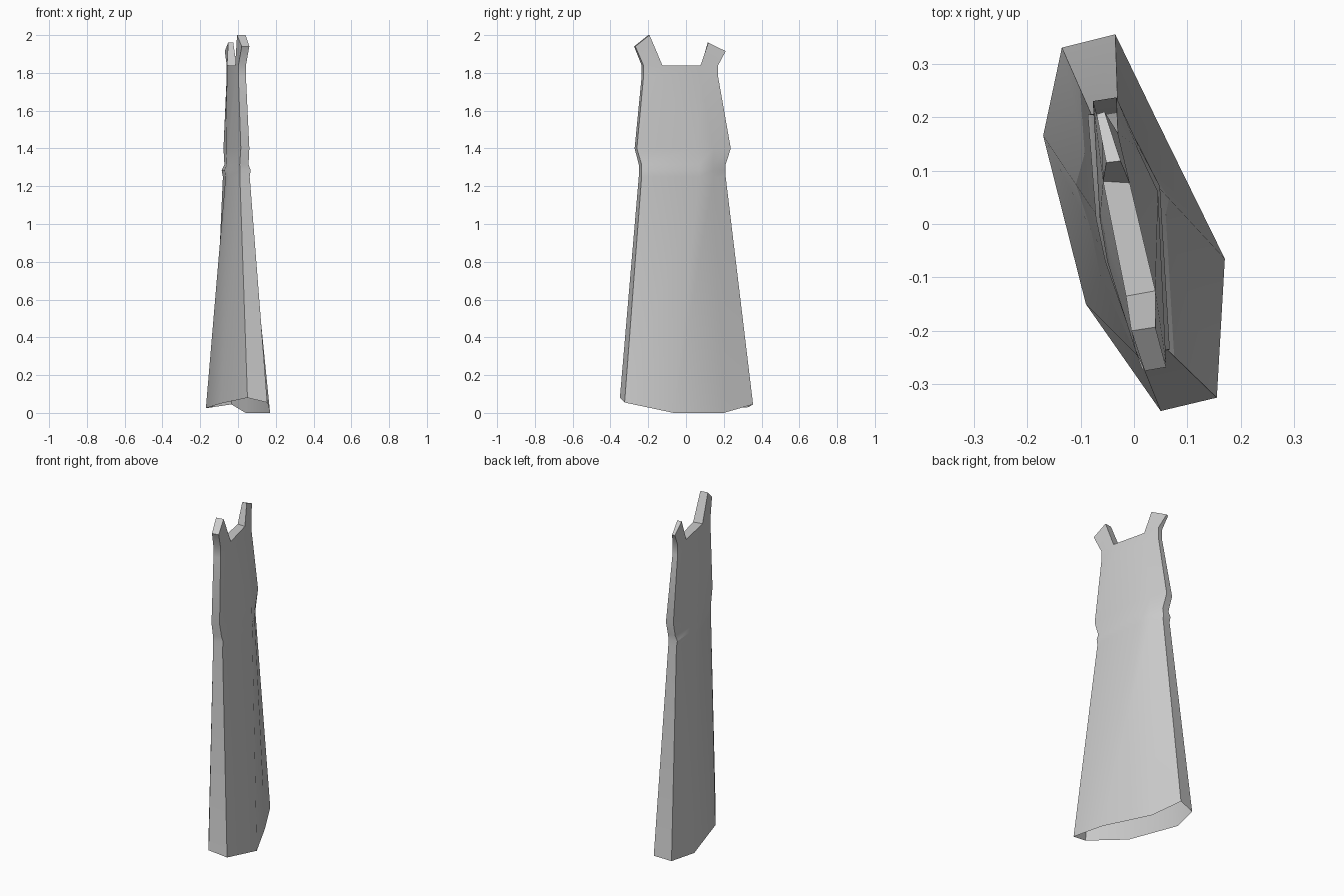
import bpy
import bmesh
import math

cube = bpy.data.objects.get("Cube")
if cube:
    bpy.data.objects.remove(cube, do_unlink=True)


def make_material(name, colour):
    mat = bpy.data.materials.new(name)
    mat.use_nodes = True
    mat.diffuse_color = colour
    mat.node_tree.nodes["Principled BSDF"].inputs["Base Color"].default_value = colour
    return mat


def add_ring(bm, outline, height, widen=1.0):
    """Place one closed cross-section; height is a number or one value per corner."""
    heights = height if isinstance(height, (list, tuple)) else [height] * len(outline)
    return [bm.verts.new((x * widen, y, z)) for (x, y), z in zip(outline, heights)]


def bridge(bm, lower, upper):
    """Join two rings with a band of quads."""
    count = len(lower)
    for i in range(count):
        j = (i + 1) % count
        bm.faces.new((lower[j], lower[i], upper[i], upper[j]))


def add_strap(bm, root, tip_outline, tip_heights):
    """Raise a tapered strap from four corners and close its tip."""
    tip = add_ring(bm, tip_outline, tip_heights)
    bridge(bm, root, tip)
    bm.faces.new(tip)


# Cross-sections, all with the same corner order around the body
hem = [(-.135, .33), (-.035, .355), (.04, .2), (.17, -.065),
       (.155, -.325), (.05, -.35), (-.09, -.15), (-.17, .165)]
hem_heights = [.03, .045, 0, 0, .055, .08, .05, .025]
waist = [(-.08, .205), (-.03, .21), (.01, .145), (.045, .07),
         (.062, -.235), (.01, -.25), (-.05, -.07), (-.066, .01)]
chest = [(-.077, .23), (-.033, .237), (.005, .145), (.045, .06),
         (.06, -.26), (.015, -.272), (-.05, -.07), (-.064, .01)]
neck = [(-.06, .165), (-.03, .17), (-.008, .077), (.04, -.125),
        (.042, -.225), (.002, -.235), (-.015, -.135), (-.058, .08)]

bm = bmesh.new()

# Skirt, belt ridge and bodice
rings = [
    add_ring(bm, hem, hem_heights),
    add_ring(bm, waist, 1.25),
    add_ring(bm, waist, 1.285, widen=1.08),
    add_ring(bm, waist, 1.315, widen=.9),
    add_ring(bm, chest, 1.4),
    add_ring(bm, neck, 1.78),
    add_ring(bm, neck, 1.84),
]
for lower, upper in zip(rings, rings[1:]):
    bridge(bm, lower, upper)

# Closed neckline between the straps
top = rings[-1]
bm.faces.new((top[2], top[3], top[6], top[7]))

# Back and front straps
add_strap(bm, [top[i] for i in (0, 1, 2, 7)],
          [(-.07, .205), (-.055, .21), (-.025, .118), (-.052, .115)],
          [1.915, 1.915, 1.96, 1.96])
add_strap(bm, [top[i] for i in (3, 4, 5, 6)],
          [(.04, -.193), (.06, -.268), (.02, -.275), (-.005, -.2)],
          [2, 1.94, 1.94, 2])

# The strap roots share walls with the neckline; keep the skin clean
bmesh.ops.recalc_face_normals(bm, faces=bm.faces)

mesh = bpy.data.meshes.new("dress_body")
bm.to_mesh(mesh)
bm.free()
mesh.materials.append(make_material("plain grey", (.6, .6, .6, 1)))
dress = bpy.data.objects.new("dress_body", mesh)
bpy.context.collection.objects.link(dress)

# Soft panels with crisp corner edges
bpy.ops.object.select_all(action="DESELECT")
dress.select_set(True)
bpy.context.view_layer.objects.active = dress
bpy.ops.object.shade_smooth_by_angle(angle=math.radians(30))
